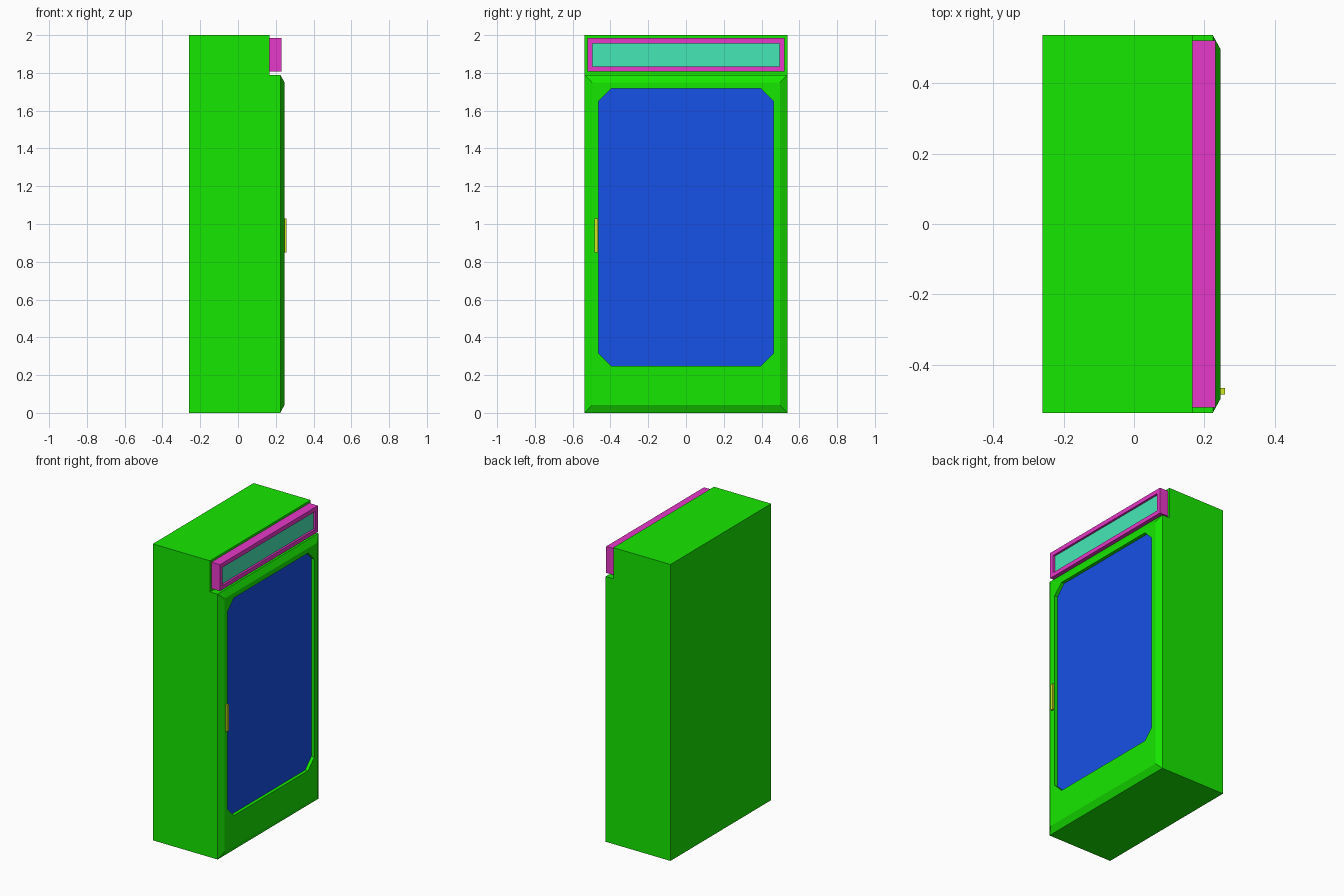
import bpy, bmesh

cube = bpy.data.objects.get("Cube")
if cube:
    bpy.data.objects.remove(cube, do_unlink=True)


def material(name, rgb):
    m = bpy.data.materials.new(name)
    m.use_nodes = True
    m.diffuse_color = (*rgb, 1)
    m.node_tree.nodes["Principled BSDF"].inputs["Base Color"].default_value = (*rgb, 1)
    return m


green = material("cabinet green", (0.008, 0.8, 0.0))
blue = material("glass blue", (0.008, 0.082, 0.8))
magenta = material("sign frame magenta", (0.8, 0.04, 0.58))
teal = material("sign panel teal", (0.06, 0.8, 0.47))
yellow = material("handle yellow", (0.62, 0.8, 0.015))


def ring(x, y0, y1, z0, z1, c=0.0):
    """Rectangle facing +x, with its corners cut by c."""
    return [(x, y0 + c, z0), (x, y1 - c, z0), (x, y1, z0 + c), (x, y1, z1 - c),
            (x, y1 - c, z1), (x, y0 + c, z1), (x, y0, z1 - c), (x, y0, z0 + c)]


def loft(name, rings, mat, cap_mat=None):
    """Skin the rings from back to front; the front cap may have its own colour."""
    bm = bmesh.new()
    loops = [[bm.verts.new(p) for p in r] for r in rings]
    for a, b in zip(loops, loops[1:]):
        for i in range(len(a)):
            j = (i + 1) % len(a)
            bm.faces.new((a[i], a[j], b[j], b[i]))
    bm.faces.new(loops[0][::-1])
    front = bm.faces.new(loops[-1])
    if cap_mat:
        front.material_index = 1
    bmesh.ops.remove_doubles(bm, verts=bm.verts[:], dist=0.0005)
    bmesh.ops.recalc_face_normals(bm, faces=bm.faces[:])
    mesh = bpy.data.meshes.new(name)
    bm.to_mesh(mesh)
    bm.free()
    for m in (mat, cap_mat):
        if m:
            mesh.materials.append(m)
    obj = bpy.data.objects.new(name, mesh)
    bpy.context.collection.objects.link(obj)


W = 0.537        # half width of the cabinet
STEP = 0.167     # front of the upper cabinet

# Cabinet body
loft("cabinet", [ring(x, -W, W, 0, 2) for x in (-0.26, STEP)], green)

# Door with bevelled rim and a recessed window with cut corners
loft("door", [
    ring(STEP, -W, W, 0, 1.79),
    ring(0.224, -W, W, 0, 1.79),
    ring(0.246, -W + 0.04, W - 0.04, 0.042, 1.75),
    ring(0.246, -0.462, 0.462, 0.248, 1.717, 0.066),
    ring(0.224, -0.462, 0.462, 0.248, 1.717, 0.066),
], green, blue)

# Header sign with a recessed panel
loft("header_sign", [
    ring(STEP, -0.522, 0.522, 1.807, 1.985),
    ring(0.231, -0.522, 0.522, 1.807, 1.985),
    ring(0.231, -0.495, 0.495, 1.835, 1.956),
    ring(0.217, -0.495, 0.495, 1.835, 1.956),
], magenta, teal)

# Door handle
loft("door_handle", [ring(x, -0.485, -0.466, 0.85, 1.03) for x in (0.24, 0.258)], yellow)
